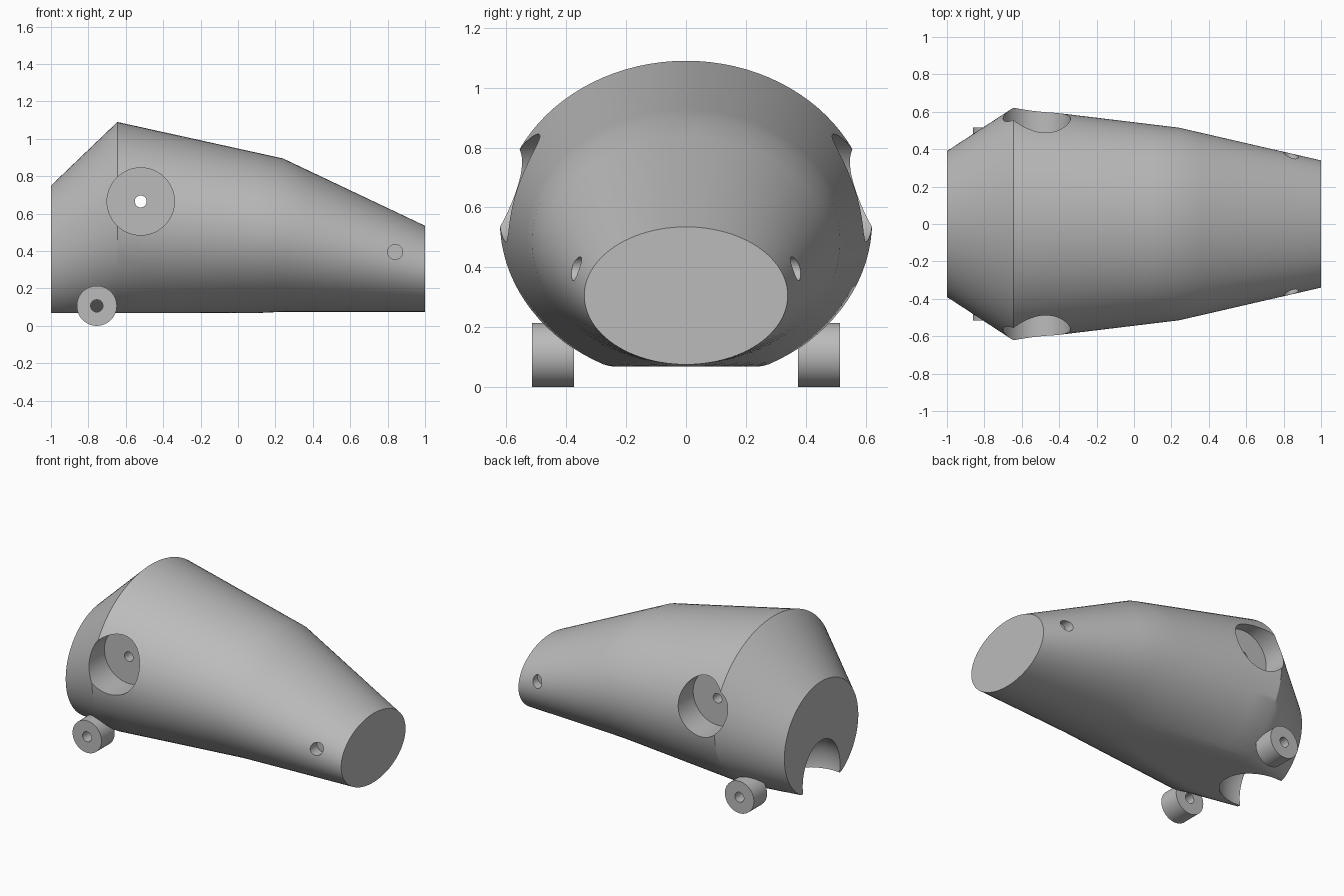
import bpy, bmesh, math
from mathutils import Matrix

cube = bpy.data.objects.get("Cube")
if cube:
    bpy.data.objects.remove(cube, do_unlink=True)

grey = bpy.data.materials.new("plain_grey")
grey.use_nodes = True
grey.diffuse_color = (0.5, 0.5, 0.5, 1)
grey.node_tree.nodes["Principled BSDF"].inputs["Base Color"].default_value = (0.5, 0.5, 0.5, 1)


def make_object(name, bm):
    bmesh.ops.recalc_face_normals(bm, faces=bm.faces)
    mesh = bpy.data.meshes.new(name)
    bm.to_mesh(mesh)
    bm.free()
    mesh.materials.append(grey)
    obj = bpy.data.objects.new(name, mesh)
    bpy.context.collection.objects.link(obj)
    return obj


def cylinder_y(name, x, z, radius, y0, y1, segments=64):
    """Cylinder lying along y between y0 and y1."""
    bm = bmesh.new()
    place = Matrix.Translation((x, (y0 + y1) / 2, z)) @ Matrix.Rotation(math.pi / 2, 4, 'X')
    bmesh.ops.create_cone(bm, cap_ends=True, segments=segments, radius1=radius,
                          radius2=radius, depth=abs(y1 - y0), matrix=place)
    return make_object(name, bm)


def cut(obj, cutter):
    bpy.context.view_layer.objects.active = obj
    mod = obj.modifiers.new("cut", 'BOOLEAN')
    mod.operation = 'DIFFERENCE'
    mod.solver = 'EXACT'
    mod.object = cutter
    bpy.ops.object.modifier_apply(modifier=mod.name)
    bpy.data.objects.remove(cutter, do_unlink=True)


def smooth(obj):
    bpy.ops.object.select_all(action='DESELECT')
    obj.select_set(True)
    bpy.context.view_layer.objects.active = obj
    bpy.ops.object.shade_smooth_by_angle(angle=math.radians(25))


# Body: elliptical sections along x (x, half width, centre z, half height)
SECTIONS = [(-1, 0.39, 0.38, 0.37), (-0.645, 0.622, 0.555, 0.535),
            (0.24, 0.515, 0.485, 0.41), (1, 0.34, 0.305, 0.23)]
STEPS, SIDES, FLOOR = 6, 96, 0.068

rings = []
for a, b in zip(SECTIONS, SECTIONS[1:]):
    rings += [[p + (q - p) * i / STEPS for p, q in zip(a, b)] for i in range(STEPS)]
rings.append(SECTIONS[-1])

bm = bmesh.new()
loops = []
for x, half_y, mid_z, half_z in rings:
    angles = [2 * math.pi * i / SIDES for i in range(SIDES)]
    loops.append([bm.verts.new((x, half_y * math.cos(t),
                                max(FLOOR, mid_z + half_z * math.sin(t)))) for t in angles])
for lo, hi in zip(loops, loops[1:]):
    for i in range(SIDES):
        j = (i + 1) % SIDES
        bm.faces.new((lo[i], lo[j], hi[j], hi[i]))
bm.faces.new(loops[0])
bm.faces.new(loops[-1])
body = make_object("body", bm)

# Round pockets on both sides, small and large
for side in (-1, 1):
    cut(body, cylinder_y("side_pocket_cutter", -0.52, 0.665, 0.18, side * 0.41, side * 0.8))
    cut(body, cylinder_y("small_pocket_cutter", 0.84, 0.395, 0.04, side * 0.31, side * 0.6, 32))

# Axle bore through the body between the large pockets
cut(body, cylinder_y("bore_cutter", -0.52, 0.665, 0.032, -0.6, 0.6, 24))

# Rounded notch under the tall end
bm = bmesh.new()
bmesh.ops.create_uvsphere(bm, u_segments=48, v_segments=32, radius=1,
                          matrix=Matrix.Translation((-0.96, 0, 0.12)) @ Matrix.Diagonal((0.24, 0.2, 0.24, 1)))
cut(body, make_object("notch_cutter", bm))
smooth(body)

# Wheels with a bore
for side, name in ((-1, "front_wheel"), (1, "back_wheel")):
    wheel = cylinder_y(name, -0.755, 0.107, 0.107, side * 0.375, side * 0.515)
    cut(wheel, cylinder_y("wheel_bore_cutter", -0.755, 0.107, 0.033, side * 0.3, side * 0.6, 32))
    smooth(wheel)
